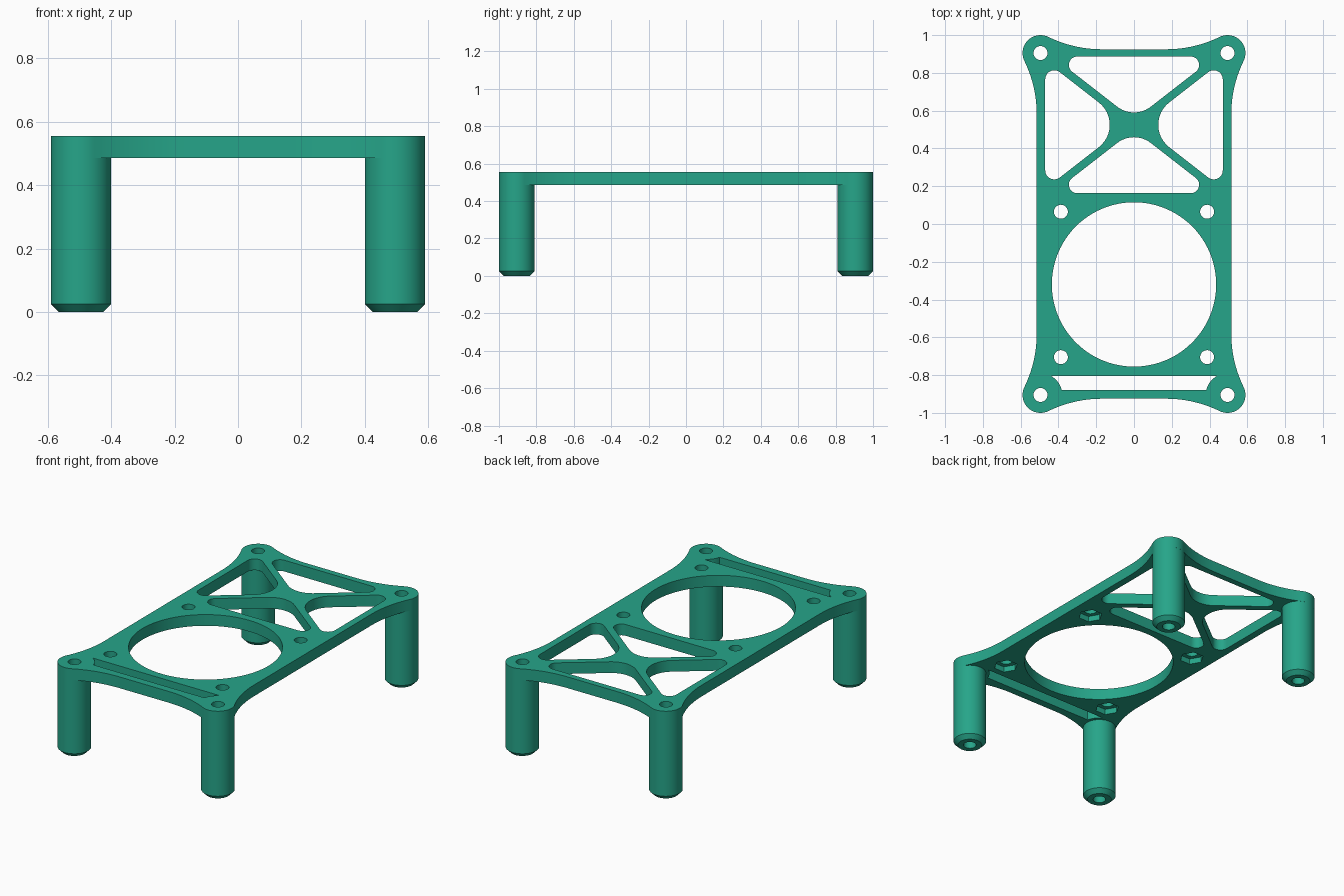
import bpy, bmesh, math
from mathutils import Vector

if "Cube" in bpy.data.objects:
    bpy.data.objects.remove(bpy.data.objects["Cube"])

TOP, UNDER = 0.555, 0.485          # plate faces
LEG_X, LEG_Y, LEG_R, BORE = 0.495, 0.905, 0.095, 0.037

green = bpy.data.materials.new("teal green")
green.diffuse_color = (0.0194, 0.376, 0.251, 1)
green.use_nodes = True
green.node_tree.nodes["Principled BSDF"].inputs["Base Color"].default_value = green.diffuse_color


def make_object(name, bm):
    mesh = bpy.data.meshes.new(name)
    bmesh.ops.recalc_face_normals(bm, faces=bm.faces)
    bm.to_mesh(mesh)
    bm.free()
    ob = bpy.data.objects.new(name, mesh)
    bpy.context.collection.objects.link(ob)
    mesh.materials.append(green)
    return ob


def arc(cx, cy, r, a0, a1, n):
    return [(cx + r * math.cos(a0 + (a1 - a0) * i / n),
             cy + r * math.sin(a0 + (a1 - a0) * i / n)) for i in range(n + 1)]


def circle(cx, cy, r, n=32):
    return arc(cx, cy, r, 0, math.tau, n)[:-1]


def rounded(corners, radii, n=12):
    """Polygon with each corner rounded by its own radius."""
    pts = []
    for i, r in enumerate(radii):
        p = Vector(corners[i])
        u = (Vector(corners[i - 1]) - p).normalized()
        v = (Vector(corners[(i + 1) % len(corners)]) - p).normalized()
        half = u.angle(v) / 2
        c = p + (u + v).normalized() * r / math.sin(half)
        s = p + u * r / math.tan(half) - c
        e = p + v * r / math.tan(half) - c
        a0 = math.atan2(s.y, s.x)
        turn = (math.atan2(e.y, e.x) - a0 + math.pi) % math.tau - math.pi
        pts += arc(c.x, c.y, r, a0, a0 + turn, n)
    return pts


def prism(bm, pts, z0, z1):
    low = [bm.verts.new((x, y, z0)) for x, y in pts]
    high = [bm.verts.new((x, y, z1)) for x, y in pts]
    bm.faces.new(low[::-1])
    bm.faces.new(high)
    for i in range(len(pts)):
        j = (i + 1) % len(pts)
        bm.faces.new((low[i], low[j], high[j], high[i]))


# Plate outline: round corners blended to straight sides by wide concave arcs
R = 0.647
side_x, side_y = 0.515, 0.58
end_x, end_y = 0.17, 0.925
t = math.atan2(side_y - LEG_Y, side_x + R - LEG_X)
u = math.atan2(end_y + R - LEG_Y, end_x - LEG_X)
quarter = arc(side_x + R, side_y, R, math.pi, math.pi + t, 16)
quarter += arc(LEG_X, LEG_Y, LEG_R, t, u, 28)[1:]
quarter += arc(end_x, end_y + R, R, u - math.pi, -math.pi / 2, 16)[1:]
outline = (quarter + [(-x, y) for x, y in quarter[::-1]]
           + [(-x, -y) for x, y in quarter] + [(x, -y) for x, y in quarter[::-1]])
bm = bmesh.new()
prism(bm, outline, UNDER, TOP)
plate = make_object("plate", bm)

# Through openings
openings = [circle(0, -0.32, 0.435, 96)]
leg_spots = [(sx * LEG_X, sy * LEG_Y) for sx in (-1, 1) for sy in (-1, 1)]
fan_spots = [(sx * 0.387, y) for sx in (-1, 1) for y in (0.065, -0.705)]
openings += [circle(x, y, BORE) for x, y in leg_spots + fan_spots]

# Four openings that leave a cross-shaped brace
mid, slope = 0.525, 0.777
for s in (-1, 1):
    apex, base = 0.027, 0.362
    w = (base - apex) / slope
    openings.append(rounded([(0, mid + s * apex), (w, mid + s * base),
                             (-w, mid + s * base)], [0.145, 0.045, 0.045]))
    apex, base = 0.034, 0.47
    h = (base - apex) * slope
    openings.append(rounded([(s * apex, mid), (s * base, mid + h),
                             (s * base, mid - h)], [0.15, 0.048, 0.048]))

# Narrow front slot with ends curved round the legs
r, y0, y1 = 0.115, -0.805, -0.878
a0 = math.pi - math.asin((y0 + LEG_Y) / r)
a1 = math.pi - math.asin((y1 + LEG_Y) / r)
end = arc(LEG_X, -LEG_Y, r, a0, a1, 8)
openings.append(end + [(-x, y) for x, y in end[::-1]])


def cut(target, shapes, z0, z1):
    bm = bmesh.new()
    for pts in shapes:
        prism(bm, pts, z0, z1)
    cutter = make_object("cutter", bm)
    cutter.hide_render = True
    mod = target.modifiers.new("cut", 'BOOLEAN')
    mod.operation, mod.solver, mod.object = 'DIFFERENCE', 'EXACT', cutter
    bpy.context.view_layer.objects.active = target
    bpy.ops.object.modifier_apply(modifier=mod.name)
    bpy.data.objects.remove(cutter)


cut(plate, openings, 0.4, 0.65)
# Hexagonal nut pockets in the underside
cut(plate, [circle(x, y, 0.07, 6) for x, y in fan_spots], 0.4, UNDER + 0.035)


# Hollow legs with chamfered feet
def make_leg(name, x, y, n=48):
    bm = bmesh.new()
    rings = []
    for rad, z in [(LEG_R, UNDER), (LEG_R, 0.025), (0.07, 0), (BORE, 0), (BORE, UNDER)]:
        rings.append([bm.verts.new((px, py, z)) for px, py in circle(x, y, rad, n)])
    for a, b in zip(rings, rings[1:]):
        for i in range(n):
            j = (i + 1) % n
            bm.faces.new((a[i], b[i], b[j], a[j]))
    return make_object(name, bm)


parts = [plate]
for x, y in leg_spots:
    name = ("front" if y < 0 else "back") + ("_left" if x < 0 else "_right") + "_leg"
    parts.append(make_leg(name, x, y))

bpy.ops.object.select_all(action='DESELECT')
for ob in parts:
    ob.select_set(True)
bpy.context.view_layer.objects.active = plate
bpy.ops.object.shade_smooth_by_angle(angle=math.radians(30))
